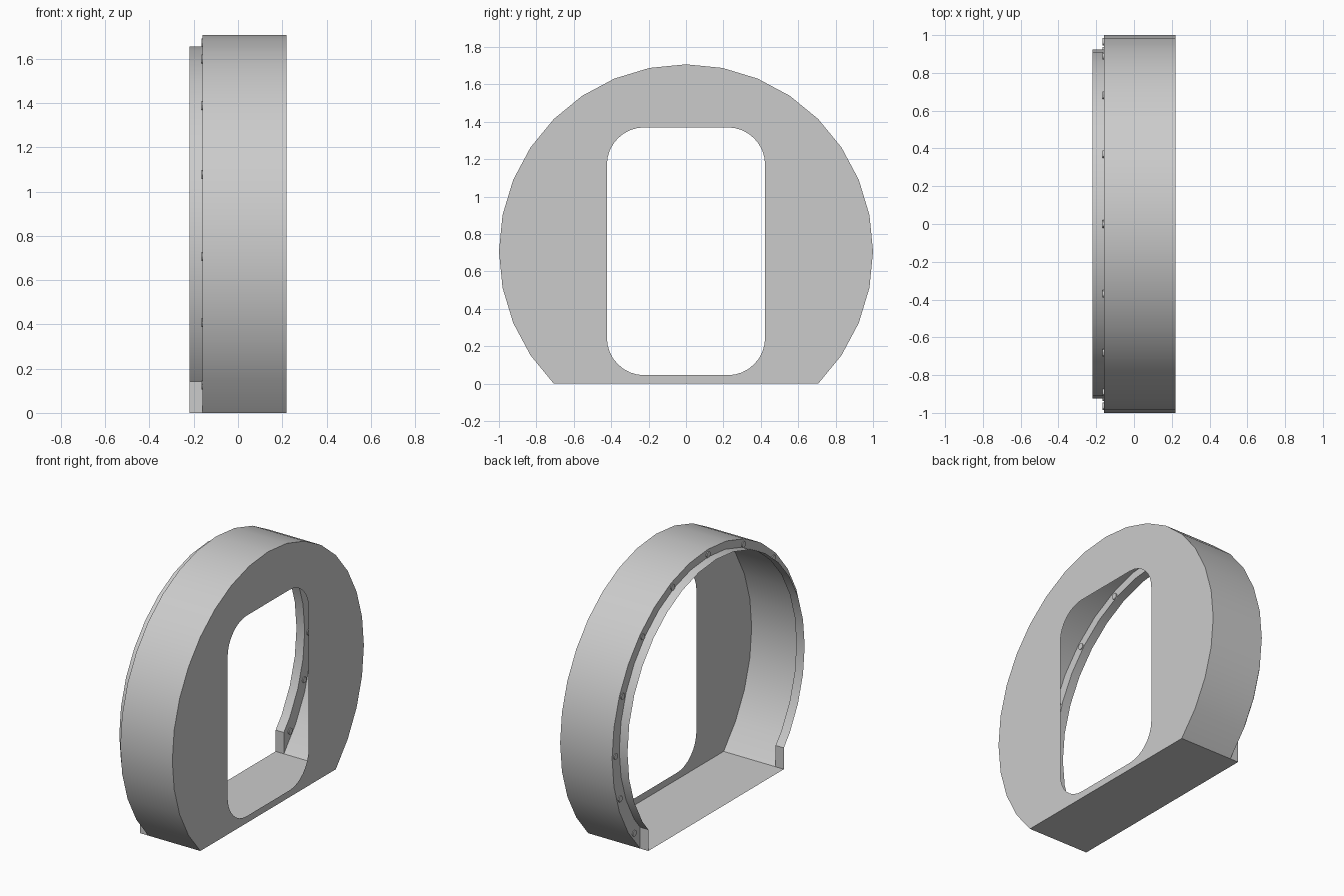
import bpy, bmesh, math
from mathutils import Matrix

cube = bpy.data.objects.get("Cube")
if cube:
    bpy.data.objects.remove(cube, do_unlink=True)

# Single grey finish
grey = bpy.data.materials.new("light grey")
grey.use_nodes = True
color = (0.6, 0.6, 0.6, 1)
grey.diffuse_color = color
grey.node_tree.nodes["Principled BSDF"].inputs["Base Color"].default_value = color

HALF = math.sqrt(0.5)               # half width of the flat base
FRONT, STEP, BACK = 0.22, -0.16, -0.22   # depths along x
LIP_R, LIP_Z = 0.925, 0.731


def arc(radius, cy, cz, start, end, steps):
    """Points (y, z) along an arc, angles in degrees."""
    angles = [math.radians(start + (end - start) * i / steps) for i in range(steps + 1)]
    return [(cy + radius * math.cos(a), cz + radius * math.sin(a)) for a in angles]


def finish(name, bm):
    mesh = bpy.data.meshes.new(name)
    bm.to_mesh(mesh)
    bm.free()
    mesh.materials.append(grey)
    obj = bpy.data.objects.new(name, mesh)
    bpy.context.collection.objects.link(obj)
    bpy.ops.object.select_all(action="DESELECT")
    obj.select_set(True)
    bpy.context.view_layer.objects.active = obj
    bpy.ops.object.shade_smooth_by_angle(angle=math.radians(30))
    return obj


def ribbon(name, path_a, xa, path_b, xb):
    """Sheet spanning two open paths with equal point counts."""
    bm = bmesh.new()
    a = [bm.verts.new((xa, y, z)) for y, z in path_a]
    b = [bm.verts.new((xb, y, z)) for y, z in path_b]
    for i in range(len(a) - 1):
        bm.faces.new((a[i], a[i + 1], b[i + 1], b[i]))
    return finish(name, bm)


# Outer wall: a circle cut flat at the base
outer = arc(1, 0, HALF, -45, 225, 24)
ribbon("outer_wall", outer, STEP, outer, FRONT)

# Floor
base = [(-HALF, 0), (HALF, 0)]
ribbon("floor", base, BACK, base, FRONT)

# Lip: smaller arc that drops straight to the base at both ends
lip_arc = arc(LIP_R, 0, LIP_Z, -33.75, 213.75, 22)
lip_end = 0.141
inner = [(HALF, lip_end)] + lip_arc + [(-HALF, lip_end)]
lip = [(HALF, 0)] + inner + [(-HALF, 0)]
ribbon("rear_lip", lip, BACK, lip, STEP)

# Flange between the wall and the lip
ribbon("flange", inner, STEP, outer, STEP)

# Front plate with a rounded window
W, LOW, HIGH, R = 0.423, 0.045, 1.37, 0.2
window = []
for cy, cz, start in ((W - R, LOW + R, -90), (W - R, HIGH - R, 0),
                      (R - W, HIGH - R, 90), (R - W, LOW + R, 180)):
    window += arc(R, cy, cz, start, start + 90, 8)
bm = bmesh.new()
for loop in (outer, window):
    verts = [bm.verts.new((FRONT, y, z)) for y, z in loop]
    for i, v in enumerate(verts):
        bm.edges.new((v, verts[(i + 1) % len(verts)]))
bmesh.ops.triangle_fill(bm, edges=bm.edges[:], use_beauty=True, normal=(1, 0, 0))
for f in bm.faces:
    f.normal_update()
    if f.normal.x < 0:
        f.normal_flip()
finish("front_plate", bm)

# Small studs through the flange
side = (-37, -18, 0, 22.5, 45, 67.5)
bm = bmesh.new()
for angle in side + (90,) + tuple(180 - a for a in side):
    (y, z), = arc(0.965, 0, HALF, angle, angle, 1)[:1]
    bmesh.ops.create_cone(bm, cap_ends=True, segments=12, radius1=0.02, radius2=0.02,
                          depth=0.012, matrix=Matrix.Translation((STEP, y, z))
                          @ Matrix.Rotation(math.pi / 2, 4, "Y"))
finish("flange_studs", bm)
